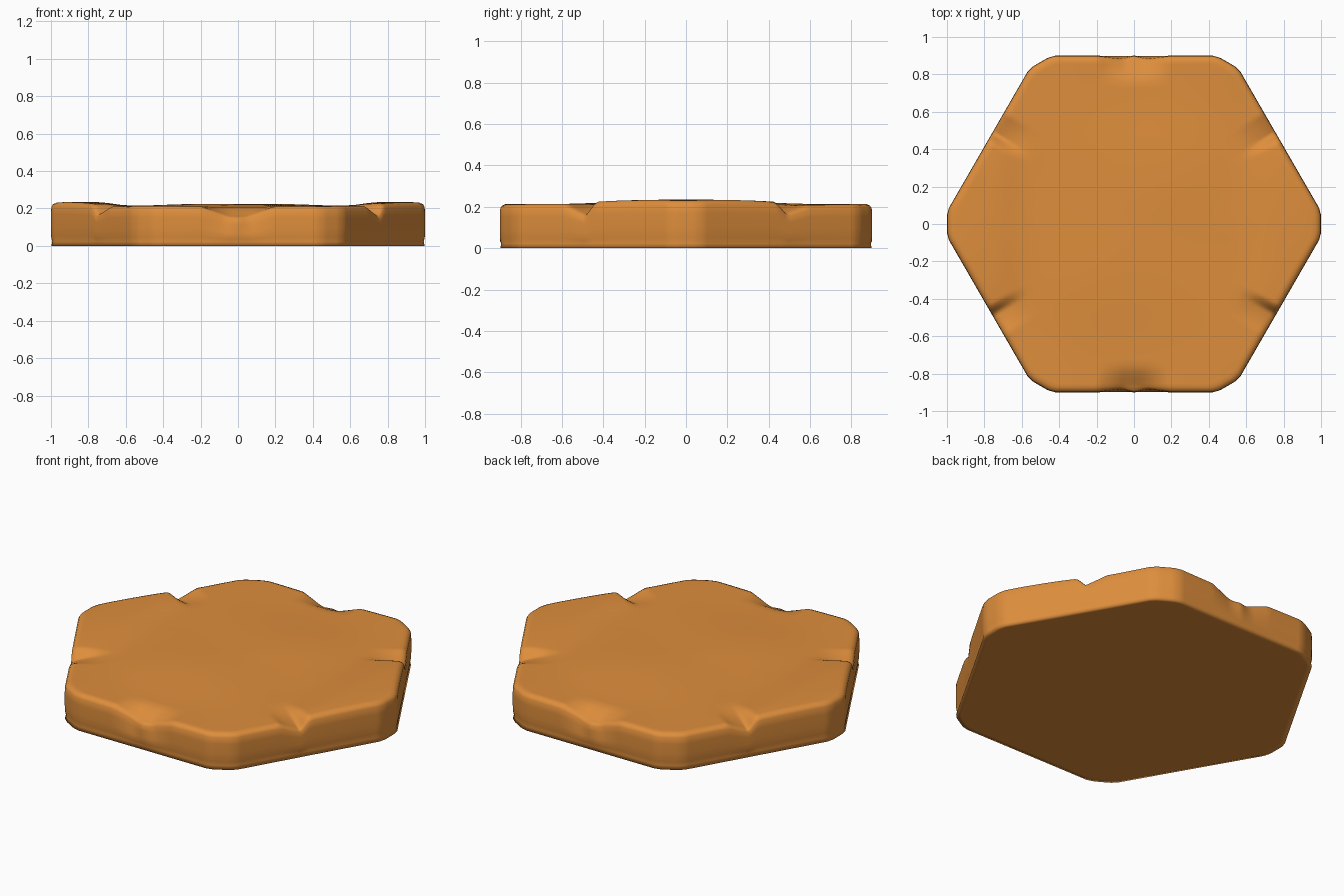
import bpy, bmesh
from math import sin, cos, pi, radians, exp

cube = bpy.data.objects.get("Cube")
if cube:
    bpy.data.objects.remove(cube, do_unlink=True)

SEGMENTS = 360


def outline(a):
    """Radius of a hexagon with softened corners at angle a."""
    off = abs((a + pi / 6) % (pi / 3) - pi / 6)      # angle from nearest corner
    return min(0.9 / cos(pi / 6 - off),
               0.978 / cos(radians(15) - off),
               1.0 / cos(off))


def scoop(x, y):
    """Broad broken bite in the front and back edges, 0 to 1."""
    along = max(0, 1 - max(0, abs(x) - 0.05) / 0.14)
    return along * max(0, 1 - (0.9 - abs(y)) / 0.13)


def notch(x, y):
    """Lopsided V cut in the four slanted edges, 0 to 1."""
    x, y = abs(x), abs(y)
    along = y * cos(pi / 6) - x * 0.5 - 0.045
    inward = 0.9 - (x * cos(pi / 6) + y * 0.5)
    side = 1 - along / 0.12 if along > 0 else 1 + along / 0.05
    return max(0, side) * max(0, 1 - inward / 0.2)


def top_height(x, y):
    """Gently worn upper face with raised ends and broken edges."""
    z = 0.211 + 0.021 * exp(-(((abs(x) - 0.84) / 0.2) ** 4 + (y / 0.5) ** 6))
    z += 0.012 * exp(-((x / 0.5) ** 4 + (y / 0.5) ** 4))
    z += 0.003 * sin(5.5 * x + 2 * y) * sin(6 * y - 2 * x)
    depth = 0.068 if x * y < 0 else 0.055
    return z - 0.065 * scoop(x, y) - depth * notch(x, y)


def point(a, inset, fraction=1.0):
    r = (outline(a) - inset) * fraction
    return r * cos(a), r * sin(a)


bm = bmesh.new()
angles = [2 * pi * i / SEGMENTS for i in range(SEGMENTS)]
rings = []

# Upper face
for fraction in (0.12, 0.25, 0.4, 0.55, 0.65, 0.72, 0.78, 0.83, 0.87, 0.91, 0.95, 0.98, 1.0):
    ring = []
    for a in angles:
        x, y = point(a, 0.03, fraction)
        ring.append(bm.verts.new((x, y, top_height(x, y))))
    rings.append(ring)

# Rounded rim and upright wall: inset, share of the rim height, bite depth
for inset, share, bite in ((0.011, 0.965, 0.02), (0.002, 0.9, 0.025),
                           (0.0, 0.72, 0.02), (0.0, 0.45, 0.006), (0.001, 0.22, 0)):
    ring = []
    for a in angles:
        x, y = point(a, 0.03)
        ridge = min(1, abs(x) / 0.08)                # bite splits around a ridge
        px, py = point(a, inset + bite * scoop(x, y) * ridge)
        ring.append(bm.verts.new((px, py, top_height(x, y) * share)))
    rings.append(ring)

# Slight groove, foot and flat underside margin: inset, height
for inset, z in ((0.007, 0.022), (0.002, 0.0), (0.03, 0.0), (0.2, 0.0)):
    rings.append([bm.verts.new((*point(a, inset), z)) for a in angles])

for upper, lower in zip(rings, rings[1:]):
    for i in range(SEGMENTS):
        j = (i + 1) % SEGMENTS
        bm.faces.new((upper[i], lower[i], lower[j], upper[j]))

# Close the middle of the top and the underside
centre = bm.verts.new((0, 0, top_height(0, 0)))
base = bm.verts.new((0, 0, 0))
for i in range(SEGMENTS):
    j = (i + 1) % SEGMENTS
    bm.faces.new((centre, rings[0][i], rings[0][j]))
    bm.faces.new((base, rings[-1][j], rings[-1][i]))
bmesh.ops.recalc_face_normals(bm, faces=bm.faces)

mesh = bpy.data.meshes.new("stone_slab")
bm.to_mesh(mesh)
bm.free()
slab = bpy.data.objects.new("stone_slab", mesh)
bpy.context.collection.objects.link(slab)

# Warm sandstone colour
sandstone = bpy.data.materials.new("orange_sandstone")
sandstone.use_nodes = True
colour = (0.73, 0.27, 0.045, 1)
sandstone.diffuse_color = colour
sandstone.node_tree.nodes["Principled BSDF"].inputs["Base Color"].default_value = colour
mesh.materials.append(sandstone)

for poly in mesh.polygons:
    poly.use_smooth = True
